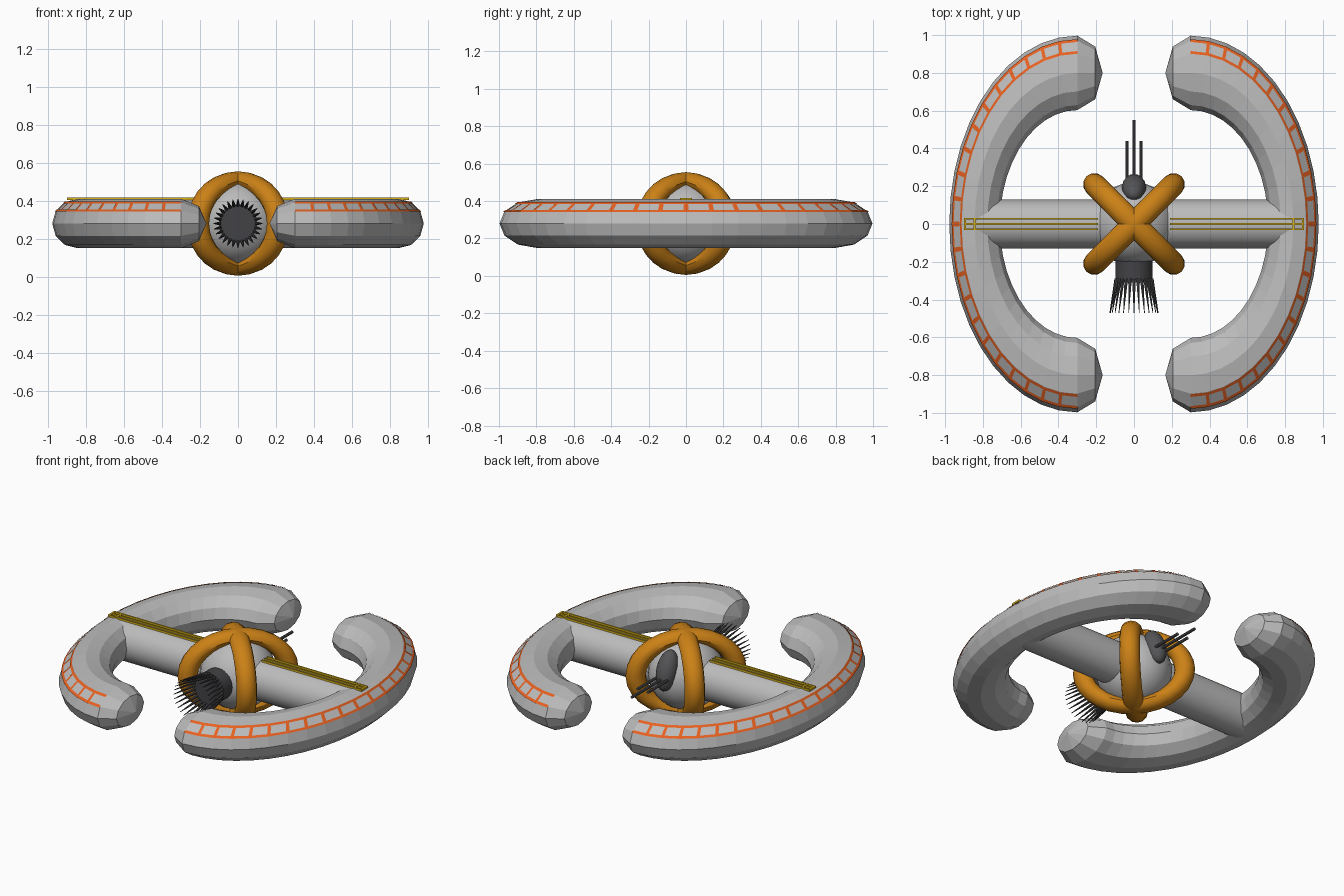
import bpy, bmesh, math
from mathutils import Vector, Matrix

if "Cube" in bpy.data.objects:
    bpy.data.objects.remove(bpy.data.objects["Cube"])

ZC = 0.28                                  # height of the station's mid plane
CX, SX, SZ = 0.30, 0.68, 0.66              # arm arc centre and squash factors
R, r, SIDES, SEGS = 0.80, 0.197, 12, 22    # arm arc, tube, facets, segments


def material(name, rgb):
    m = bpy.data.materials.new(name)
    m.diffuse_color = (*rgb, 1)
    m.use_nodes = True
    m.node_tree.nodes["Principled BSDF"].inputs["Base Color"].default_value = m.diffuse_color
    return m


GREY = material("hull grey", (0.50, 0.50, 0.50))
GOLD = material("ring gold", (0.60, 0.22, 0.008))
ORANGE = material("stripe orange", (0.80, 0.12, 0.015))
YELLOW = material("rail yellow", (0.72, 0.46, 0.01))
DARK = material("dark metal", (0.055, 0.055, 0.06))
STEEL = material("gun steel", (0.09, 0.09, 0.095))


def finish(bm, name, mat, smooth=None):
    bmesh.ops.recalc_face_normals(bm, faces=bm.faces)
    me = bpy.data.meshes.new(name)
    bm.to_mesh(me)
    bm.free()
    me.materials.append(mat)
    ob = bpy.data.objects.new(name, me)
    bpy.context.collection.objects.link(ob)
    if smooth:
        bpy.ops.object.select_all(action='DESELECT')
        ob.select_set(True)
        bpy.context.view_layer.objects.active = ob
        bpy.ops.object.shade_smooth_by_angle(angle=math.radians(smooth))
    return ob


def rod(bm, a, b, r1, r2, n):
    a, b = Vector(a), Vector(b)
    d = b - a
    mat = Matrix.Translation((a + b) / 2) @ d.to_track_quat('Z', 'Y').to_matrix().to_4x4()
    bmesh.ops.create_cone(bm, cap_ends=True, segments=n, radius1=r1, radius2=r2,
                          depth=d.length, matrix=mat)


def box(bm, c, s):
    bmesh.ops.create_cube(bm, size=1, matrix=Matrix.Translation(c) @ Matrix.Diagonal((*s, 1)))


def bridge(bm, loops):
    for a, b in zip(loops, loops[1:]):
        for i in range(len(a)):
            j = (i + 1) % len(a)
            bm.faces.new((a[i], a[j], b[j], b[i]))


def arm_point(side, theta, off, z, push=0.0):
    """Point on the squashed arc: radial offset, height and cap push."""
    x = CX + SX * ((R + off) * math.cos(theta) - push)
    return Vector((side * x, (R + off) * math.sin(theta), ZC + SZ * z))


def arm(side, name):
    bm = bmesh.new()

    def ring(theta, rad, push):
        return [bm.verts.new(arm_point(side, theta, rad * math.cos(p), rad * math.sin(p), push))
                for p in (2 * math.pi * k / SIDES for k in range(SIDES))]
    h = math.pi / 2
    c = r * math.sqrt(0.5)
    loops = [ring(-h, c, c)]
    loops += [ring(-h + math.pi * i / SEGS, r, 0) for i in range(SEGS + 1)]
    loops.append(ring(h, c, c))
    bridge(bm, loops)
    # faceted rounded ends
    for loop, t in ((loops[0], -h), (loops[-1], h)):
        tip = bm.verts.new(arm_point(side, t, 0, 0, r))
        for i in range(SIDES):
            bm.faces.new((loop[i], loop[(i + 1) % SIDES], tip))
    finish(bm, name + "_arm", GREY)

    # ladder stripe lying on the upper outer facet
    bm = bmesh.new()
    q = r + 0.005
    p0, p1 = math.radians(28), math.radians(60)

    def on_facet(theta, t):
        o = q * ((1 - t) * math.cos(p0) + t * math.cos(p1))
        z = q * ((1 - t) * math.sin(p0) + t * math.sin(p1))
        return bm.verts.new(arm_point(side, theta, o, z))

    def patch(a, b, t0, t1):
        bm.faces.new((on_facet(a, t0), on_facet(b, t0), on_facet(b, t1), on_facet(a, t1)))
    step = math.pi / SEGS
    for i in range(SEGS):
        a = -h + i * step
        patch(a, a + step, 0.0, 0.19)
        patch(a, a + step, 0.81, 1.0)
        if i:
            patch(a - 0.013, a, 0.19, 0.81)
            patch(a, a + 0.013, 0.19, 0.81)
    # face every patch outward and up
    ob = finish(bm, name + "_arm_stripe", ORANGE)
    for p in ob.data.polygons:
        if p.normal.z < 0:
            p.flip()


for side, name in ((-1, "left"), (1, "right")):
    arm(side, name)
    # yellow track on top of the cross bar
    bm = bmesh.new()
    for y in (-0.028, 0, 0.028):
        box(bm, (side * 0.54, y, ZC + 0.131), (0.70, 0.009, 0.012))
    for x in (0.845, 0.895):
        box(bm, (side * x, 0, ZC + 0.131), (0.012, 0.065, 0.012))
    finish(bm, name + "_track", YELLOW)

# cross bar
bm = bmesh.new()
rod(bm, (-0.85, 0, ZC), (0.85, 0, ZC), 0.129, 0.129, 24)
finish(bm, "cross_bar", GREY, 30)

# central globe
bm = bmesh.new()
bmesh.ops.create_uvsphere(bm, u_segments=24, v_segments=16, radius=0.222,
                          matrix=Matrix.Translation((0, 0, ZC)))
finish(bm, "globe", GREY, 30)

# two crossed upright rings
for ang, name in ((45, "ring_a"), (-45, "ring_b")):
    bm = bmesh.new()
    loops = []
    for i in range(28):
        a = 2 * math.pi * i / 28
        loops.append([])
        for k in range(12):
            p = 2 * math.pi * k / 12
            d = 0.297 + 0.06 * math.cos(p)
            loops[-1].append(bm.verts.new((d * math.cos(a), 0.06 * math.sin(p),
                                           0.77 * d * math.sin(a))))
    bridge(bm, loops + loops[:1])
    bm.transform(Matrix.Translation((0, 0, ZC)) @ Matrix.Rotation(math.radians(ang), 4, 'Z'))
    finish(bm, name, GOLD, 35)

# front port with a crown of spikes
bm = bmesh.new()
rod(bm, (0, -0.15, ZC), (0, -0.31, ZC), 0.098, 0.098, 28)
finish(bm, "front_port", DARK, 30)
bm = bmesh.new()
for i in range(28):
    a = 2 * math.pi * i / 28
    c, s = math.cos(a), math.sin(a)
    rod(bm, (0.094 * c, -0.29, ZC + 0.094 * s), (0.128 * c, -0.47, ZC + 0.128 * s), 0.011, 0.002, 6)
finish(bm, "port_spikes", DARK)

# rear turret and its three barrels
bm = bmesh.new()
bmesh.ops.create_uvsphere(bm, u_segments=16, v_segments=10, radius=1, matrix=(
    Matrix.Translation((0, 0.19, 0.36)) @ Matrix.Rotation(math.radians(20), 4, 'X')
    @ Matrix.Diagonal((0.065, 0.065, 0.125, 1))))
finish(bm, "turret", STEEL, 40)
bm = bmesh.new()
for x, y in ((-0.037, 0.44), (0, 0.55), (0.037, 0.44)):
    rod(bm, (x, 0.18, 0.325), (x, y, 0.325), 0.009, 0.009, 8)
finish(bm, "turret_barrels", STEEL, 40)
